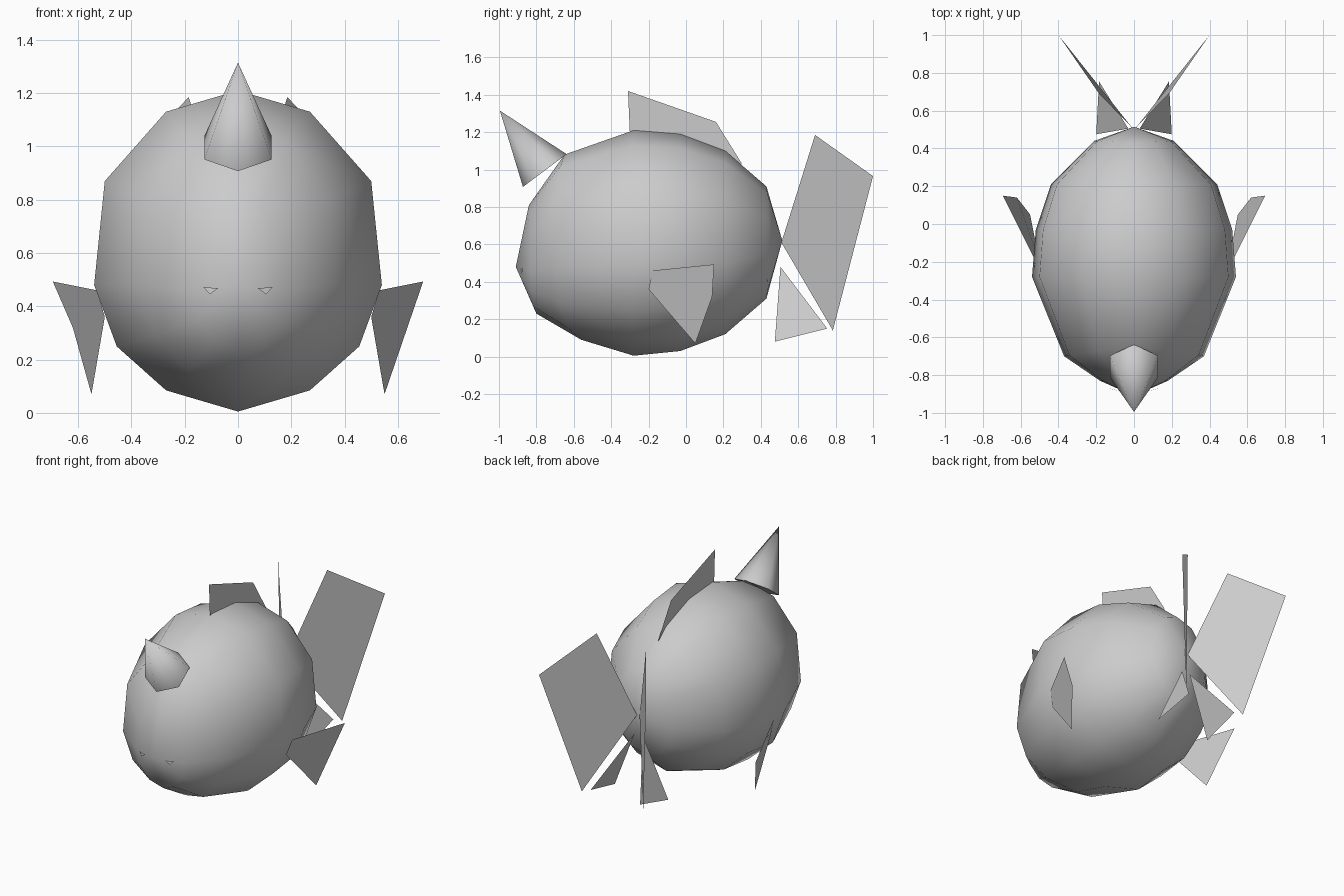
import bpy, bmesh, math
from mathutils import Vector

cube = bpy.data.objects.get("Cube")
if cube:
    bpy.data.objects.remove(cube, do_unlink=True)

# One plain grey for the whole fish
grey = bpy.data.materials.new("plain_grey")
grey.use_nodes = True
colour = (0.6, 0.6, 0.6, 1)
grey.diffuse_color = colour
grey.node_tree.nodes["Principled BSDF"].inputs["Base Color"].default_value = colour


def finish(name, bm, smooth=False):
    """Turn a bmesh into a named object."""
    bmesh.ops.recalc_face_normals(bm, faces=bm.faces)
    for face in bm.faces:
        face.smooth = smooth
    mesh = bpy.data.meshes.new(name)
    bm.to_mesh(mesh)
    bm.free()
    mesh.materials.append(grey)
    obj = bpy.data.objects.new(name, mesh)
    bpy.context.collection.objects.link(obj)
    return obj


def plate(name, points, side=1):
    """A paper-thin fin from its outline, mirrored when side is -1."""
    bm = bmesh.new()
    bm.faces.new([bm.verts.new((side * x, y, z)) for x, y, z in points])
    return finish(name, bm)


# Body: twelve-sided rings lofted between a nose point and a tail point
half = [(0, 1), (0.5, 0.934), (0.926, 0.718), (1, 0.394), (0.843, 0.203), (0.5, 0.066), (0, 0)]
section = half + [(-x, h) for x, h in reversed(half[1:-1])]
# y at top, y at side, y at bottom, z at bottom, z at top, half width
rings = [
    (-0.84, -0.83, -0.80, 0.23, 0.81, 0.18),
    (-0.65, -0.70, -0.56, 0.09, 1.08, 0.37),
    (-0.28, -0.28, -0.28, 0.005, 1.21, 0.54),
    (-0.03, -0.03, -0.03, 0.03, 1.19, 0.52),
    (0.21, 0.21, 0.21, 0.12, 1.10, 0.44),
    (0.43, 0.44, 0.43, 0.31, 0.91, 0.21),
]
bm = bmesh.new()
loops = []
for y_top, y_side, y_bot, z_bot, z_top, width in rings:
    loop = []
    for x, h in section:
        y_mid = y_bot + (y_top - y_bot) * h
        y = y_mid + (y_side - y_mid) * abs(x)
        loop.append(bm.verts.new((x * width, y, z_bot + (z_top - z_bot) * h)))
    loops.append(loop)
count = len(section)
for a, b in zip(loops, loops[1:]):
    for i in range(count):
        j = (i + 1) % count
        bm.faces.new((a[i], a[j], b[j], b[i]))
for pole, loop in (((0, -0.91, 0.48), loops[0]), ((0, 0.515, 0.62), loops[-1])):
    tip = bm.verts.new(pole)
    for i in range(count):
        bm.faces.new((tip, loop[i], loop[(i + 1) % count]))
finish("body", bm, smooth=True)

# Six-sided horn on the forehead
base = Vector((0, -0.755, 0.995))
tip = Vector((0, -0.995, 1.315))
bm = bmesh.new()
bmesh.ops.create_cone(bm, cap_ends=True, segments=6, radius1=0.146, radius2=0, depth=1)
axis = (tip - base).normalized()
across = Vector((1, 0, 0))
up = axis.cross(across)
spin = max(bm.verts, key=lambda v: v.co.y).co.y < 0.14
for v in bm.verts:
    x, y, z = v.co
    if spin:
        x, y = -y, x
    v.co = base + across * x + up * y + (tip - base) * (z + 0.5)
bmesh.ops.remove_doubles(bm, verts=bm.verts, dist=0.0001)
horn = finish("forehead_horn", bm, smooth=True)
bpy.ops.object.select_all(action="DESELECT")
horn.select_set(True)
bpy.context.view_layer.objects.active = horn
bpy.ops.object.shade_smooth_by_angle(angle=math.radians(65))

# Back fin on the centre line
plate("dorsal_fin", [(0, -0.31, 1.42), (0, 0.16, 1.255), (0, 0.30, 1.03), (0, -0.30, 1.19)])

# Paired fins and small eyes
for side, label in ((1, "left"), (-1, "right")):
    plate(label + "_tail_fin", [(0.01, 0.51, 0.61), (0.185, 0.69, 1.185),
                                (0.40, 1.0, 0.965), (0.23, 0.785, 0.14)], side)
    plate(label + "_lower_fin", [(0.03, 0.505, 0.48), (0.20, 0.475, 0.08),
                                 (0.185, 0.755, 0.15)], side)
    plate(label + "_side_fin", [(0.53, -0.18, 0.46), (0.695, 0.15, 0.493), (0.62, 0.14, 0.32),
                                (0.55, 0.05, 0.07), (0.50, -0.20, 0.36)], side)
    plate(label + "_eye", [(0.075, -0.885, 0.468), (0.13, -0.87, 0.472),
                           (0.105, -0.878, 0.445)], side)
